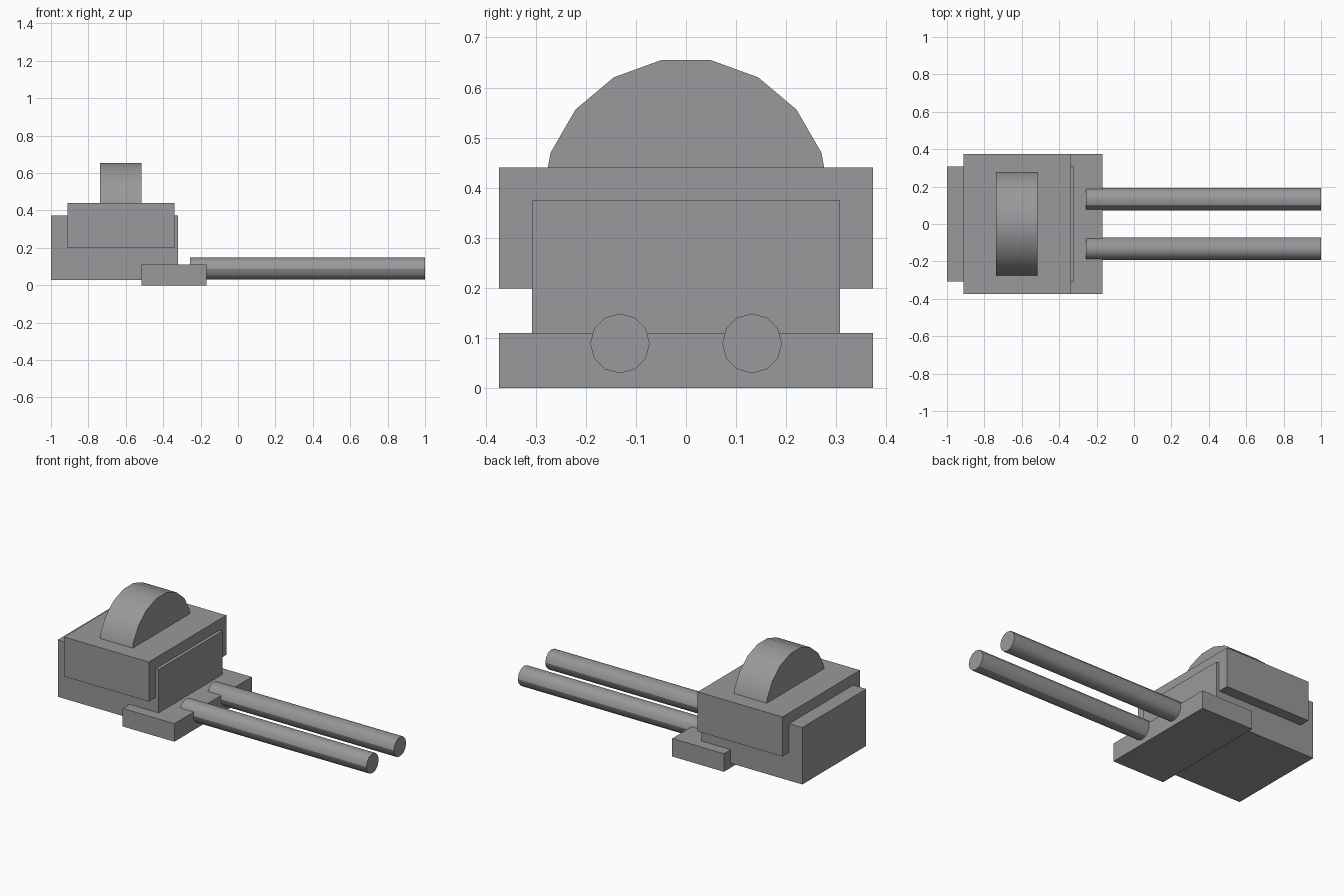
import bpy, math
from mathutils import Matrix

if "Cube" in bpy.data.objects:
    bpy.data.objects.remove(bpy.data.objects["Cube"])

# Dark grey paint
paint = bpy.data.materials.new("dark_grey")
paint.diffuse_color = (0.315, 0.32, 0.33, 1)
paint.use_nodes = True
paint.node_tree.nodes["Principled BSDF"].inputs["Base Color"].default_value = paint.diffuse_color


def box(name, x, y, z):
    """Box from (min, max) ranges, y is the half width."""
    bpy.ops.mesh.primitive_cube_add(size=1)
    o = bpy.context.object
    o.name = name
    o.data.transform(Matrix.Translation((sum(x) / 2, 0, sum(z) / 2))
                     @ Matrix.Diagonal((x[1] - x[0], 2 * y, z[1] - z[0], 1)))
    o.data.materials.append(paint)


def rod(name, x, y, z, radius, sides):
    """Cylinder lying along x."""
    bpy.ops.mesh.primitive_cylinder_add(vertices=sides, radius=radius, depth=x[1] - x[0])
    o = bpy.context.object
    o.name = name
    o.data.transform(Matrix.Translation((sum(x) / 2, y, z))
                     @ Matrix.Rotation(math.pi / 2, 4, 'Y'))
    o.data.materials.append(paint)
    bpy.ops.object.shade_smooth_by_angle(angle=math.radians(30))


# Housing, wider upper cover and low front plate
box("housing", (-1.0, -0.32), 0.308, (0.027, 0.374))
box("upper_cover", (-0.912, -0.34), 0.373, (0.199, 0.44))
box("front_plate", (-0.517, -0.168), 0.373, (0.0, 0.11))

# Round drum, half sunk into the cover
rod("drum", (-0.738, -0.517), 0, 0.371, 0.288, 18)

# Twin barrels
for side, y in (("left", 0.132), ("right", -0.132)):
    rod(side + "_barrel", (-0.257, 1.0), y, 0.089, 0.0595, 12)
